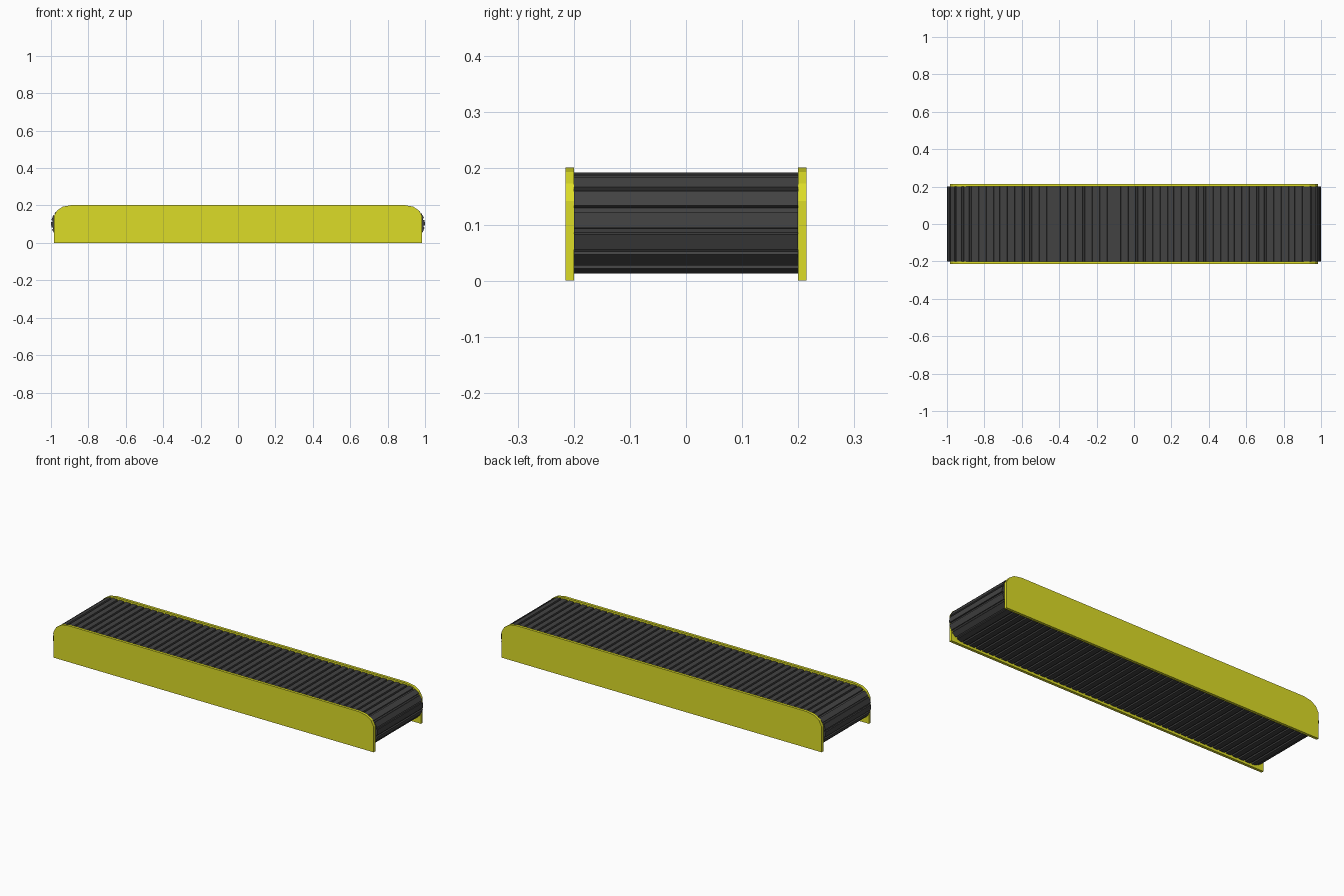
import bpy
import bmesh
from math import pi, sin, cos

if "Cube" in bpy.data.objects:
    bpy.data.objects.remove(bpy.data.objects["Cube"])


def material(name, colour):
    m = bpy.data.materials.new(name)
    m.diffuse_color = colour
    m.use_nodes = True
    m.node_tree.nodes["Principled BSDF"].inputs["Base Color"].default_value = m.diffuse_color
    return m


def extrude_profile(name, profile, y0, y1, mat):
    """Extrude a closed (x, z) outline between two y positions."""
    bm = bmesh.new()
    face = bm.faces.new([bm.verts.new((x, y0, z)) for x, z in profile])
    res = bmesh.ops.extrude_face_region(bm, geom=[face])
    verts = [v for v in res["geom"] if isinstance(v, bmesh.types.BMVert)]
    bmesh.ops.translate(bm, verts=verts, vec=(0, y1 - y0, 0))
    bmesh.ops.recalc_face_normals(bm, faces=bm.faces)
    me = bpy.data.meshes.new(name)
    bm.to_mesh(me)
    bm.free()
    ob = bpy.data.objects.new(name, me)
    bpy.context.collection.objects.link(ob)
    me.materials.append(mat)
    return ob


yellow = material("yellow_paint", (0.72, 0.72, 0.02, 1))
rubber = material("dark_rubber", (0.055, 0.055, 0.055, 1))

# Side panels with rounded upper corners
half = [(0.985, 0.0), (0.985, 0.142), (0.968, 0.173), (0.937, 0.194), (0.89, 0.202)]
panel = half + [(-x, z) for x, z in reversed(half)]
for name, y in (("front_side_panel", -0.215), ("back_side_panel", 0.2)):
    extrude_profile(name, panel, y, y + 0.015, yellow)

# Belt: slatted loop running round two end rollers
R, CX, CZ = 0.09, 0.91, 0.1025
STRAIGHT, ARC = 2 * CX, pi * R
TOTAL = 2 * (STRAIGHT + ARC)


def on_loop(s, depth):
    s %= TOTAL
    side = 1
    if s >= TOTAL / 2:
        s, side = s - TOTAL / 2, -1
    r = R - depth
    if s < STRAIGHT:
        x, z = -CX + s, r
    else:
        a = (s - STRAIGHT) / R
        x, z = CX + r * sin(a), r * cos(a)
    return side * x, CZ + side * z


SLATS = 104
pitch = TOTAL / SLATS
belt = []
for i in range(SLATS):
    for t, depth in ((0.0, 0), (0.72, 0), (0.76, 0.007), (0.96, 0.007)):
        belt.append(on_loop((i + t) * pitch, depth))
extrude_profile("slatted_belt", belt, -0.1995, 0.1995, rubber)
